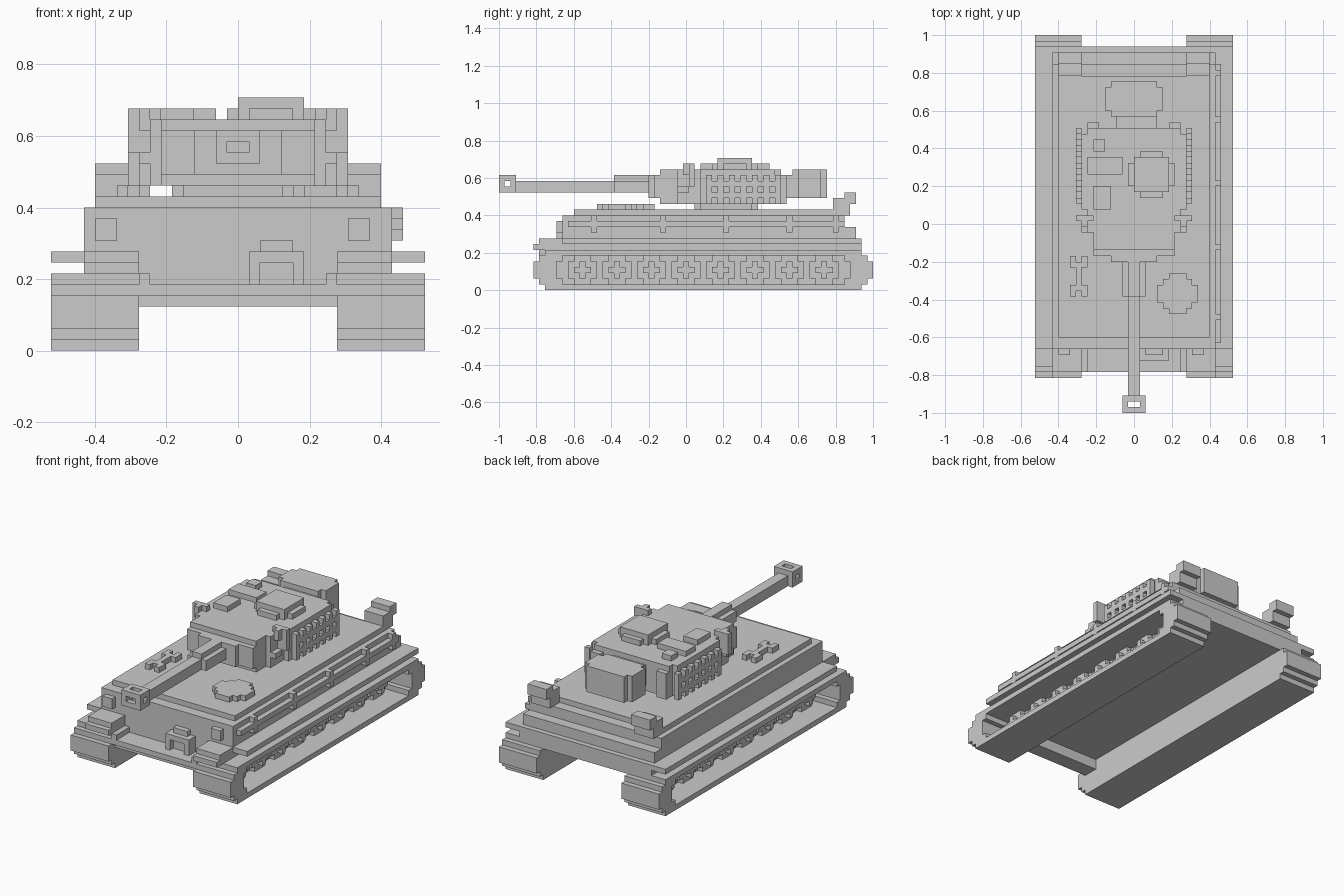
import bpy
import bmesh
from mathutils import Matrix, Vector

cube = bpy.data.objects.get("Cube")
if cube:
    bpy.data.objects.remove(cube, do_unlink=True)

LENGTH = 65                # model length in blocks
UNIT = 2 / LENGTH          # size of one block

grey = bpy.data.materials.new("plain grey")
grey.use_nodes = True
grey.diffuse_color = (0.6, 0.6, 0.6, 1)
grey.node_tree.nodes["Principled BSDF"].inputs["Base Color"].default_value = grey.diffuse_color


def box(x, y, z):
    """A block given by its (low, high) range on each axis, in block units."""
    return x, y, z


def both(x, y, z):
    """The same block on the left and right sides."""
    return [box(x, y, z), box((-x[1], -x[0]), y, z)]


def wide(half, y, z):
    """A block centred on the middle plane."""
    return box((-half, half), y, z)


def stepped_disc(x, y, z, cut=1):
    """A flat slab in plan whose corners are stepped off."""
    return [box((x[0] + cut, x[1] - cut), y, z),
            box(x, (y[0] + cut, y[1] - cut), z)]


def part(name, *blocks):
    """Join blocks into one named object."""
    flat = []
    for entry in blocks:
        flat.extend(entry if isinstance(entry, list) else [entry])
    bm = bmesh.new()
    for ranges in flat:
        low = Vector([r[0] for r in ranges])
        high = Vector([r[1] for r in ranges])
        centre = (low + high) / 2 - Vector((0, LENGTH / 2, 0))
        matrix = Matrix.Translation(centre * UNIT) @ Matrix.Diagonal((high - low) * UNIT).to_4x4()
        bmesh.ops.create_cube(bm, size=1, matrix=matrix)
    mesh = bpy.data.meshes.new(name)
    bm.to_mesh(mesh)
    bm.free()
    mesh.materials.append(grey)
    obj = bpy.data.objects.new(name, mesh)
    bpy.context.scene.collection.objects.link(obj)
    return obj


# Tracks: stepped loops with an open outer side
track = (9, 17)
part("tracks",
     both(track, (8, 63), (0, 1)),
     both(track, (8, 63), (6, 7)),
     both(track, (6, 10), (2, 5)),
     both(track, (61, 65), (2, 5)),
     [b for z in ((1, 2), (5, 6)) for y in ((7, 11), (60, 64)) for b in both(track, y, z)])
part("track_inner_walls", both((9, 12), (8, 63), (1, 6)))

# Road wheels: rounded discs with a cross-shaped hub
wheels = []
for k in range(8):
    y = 12 + 6 * k
    wheels += both((12, 13), (y, y + 5), (2, 5))
    wheels += both((12, 13), (y + 1, y + 4), (1, 6))
    wheels += both((13, 14), (y + 1, y + 4), (3, 4))
    wheels += both((13, 14), (y + 2, y + 3), (2, 5))
part("road_wheels", wheels)

# Hull: low front shelf, raised floor, fenders and stepped upper body
part("front_shelf",
     wide(9, (8, 11), (4, 5)),
     wide(9, (7, 11), (5, 6)),
     both((8, 9), (7, 11), (6, 7)))
part("hull_floor", wide(9, (11, 63), (6, 9)))
part("fenders",
     both((9, 14), (6, 63), (7, 8)),
     both((9, 14), (7, 63), (8, 9)),
     both((14, 17), (11, 63), (8, 9)))
part("upper_hull",
     wide(14, (11, 62), (9, 11)),
     wide(14, (11, 60), (11, 13)))
part("deck", wide(13, (13, 58), (13, 14)))

# Front fittings
part("headlights",
     box((-13, -11), (10, 11), (10, 12)),
     box((10, 12), (10, 11), (10, 12)))
part("front_bracket",
     box((1, 2), (9, 11), (6, 9)),
     box((5, 6), (9, 11), (6, 9)),
     box((2, 5), (10, 11), (6, 10)),
     box((2, 5), (9, 11), (8, 9)))

# Rear exhausts on the deck corners
part("rear_exhausts",
     both((9, 13), (58, 61), (13, 16)),
     both((9, 13), (60, 62), (15, 17)))

# Stowed rod along the left side with its clips
part("side_rod", box((14, 15), (12, 60), (11, 12)))
part("rod_clips", [box((14, 15), (y, y + 1), (10, 13)) for y in (16, 28, 39, 50, 58)])

# Deck details
part("deck_hatch",
     stepped_disc((4, 11), (17, 24), (14, 15), 2),
     stepped_disc((5, 10), (18, 23), (14, 15), 0))
part("deck_tool",
     [box((x, x + 1), (y, y + 2), (14, 15)) for x in (-11, -9) for y in (20, 25)],
     box((-10, -9), (21, 26), (14, 15)))

# Turret
part("turret_ring", stepped_disc((-6, 6), (34, 45), (14, 15), 1))
part("turret_body",
     wide(7, (27, 28), (16, 20)),
     wide(7, (28, 33), (15, 21)),
     wide(8, (31, 49), (15, 21)),
     wide(9, (35, 48), (15, 21)),
     both((6, 8), (49, 50), (15, 20)))
part("turret_bin",
     box((-3, 4), (49, 51), (16, 20)),
     stepped_disc((-5, 5), (51, 57), (16, 21)))
part("smoke_launchers",
     both((7, 10), (33, 34), (20, 22)),
     both((8, 9), (32, 33), (20, 22)),
     both((8, 10), (33, 34), (18, 20)),
     both((8, 9), (31, 33), (17, 18)))

# Spare links hung on both turret sides
part("spare_links",
     [b for y in range(36, 50, 2) for b in both((9, 10), (y, y + 1), (15, 20))],
     [b for z in (16, 18) for b in both((9, 10), (36, 49), (z, z + 1))])

# Turret roof
part("cupola",
     box((1, 5), (37, 45), (21, 22)),
     box((-1, 7), (39, 43), (21, 22)),
     box((0, 6), (38, 44), (21, 23)))
roof = (21, 22)
part("roof_hatches",
     box((-7, -5), (45, 47), roof),
     box((-8, -2), (41, 44), roof),
     box((-7, -4), (35, 39), roof))

# Gun
part("mantlet", wide(4, (26, 28), (16, 20)))
part("gun_sleeve",
     wide(2, (20, 26), (17, 19)),
     wide(1, (20, 26), (19, 20)))
part("gun_barrel", wide(1, (3, 20), (17, 19)))

# Muzzle brake: an open frame of bars
sides, ends, levels = ((-2, -1), (1, 2)), ((0, 1), (2, 3)), ((17, 18), (19, 20))
part("muzzle_brake",
     [box(x, y, (17, 20)) for x in sides for y in ends],
     [box(x, (0, 3), z) for x in sides for z in levels],
     [box((-2, 2), y, z) for y in ends for z in levels])
